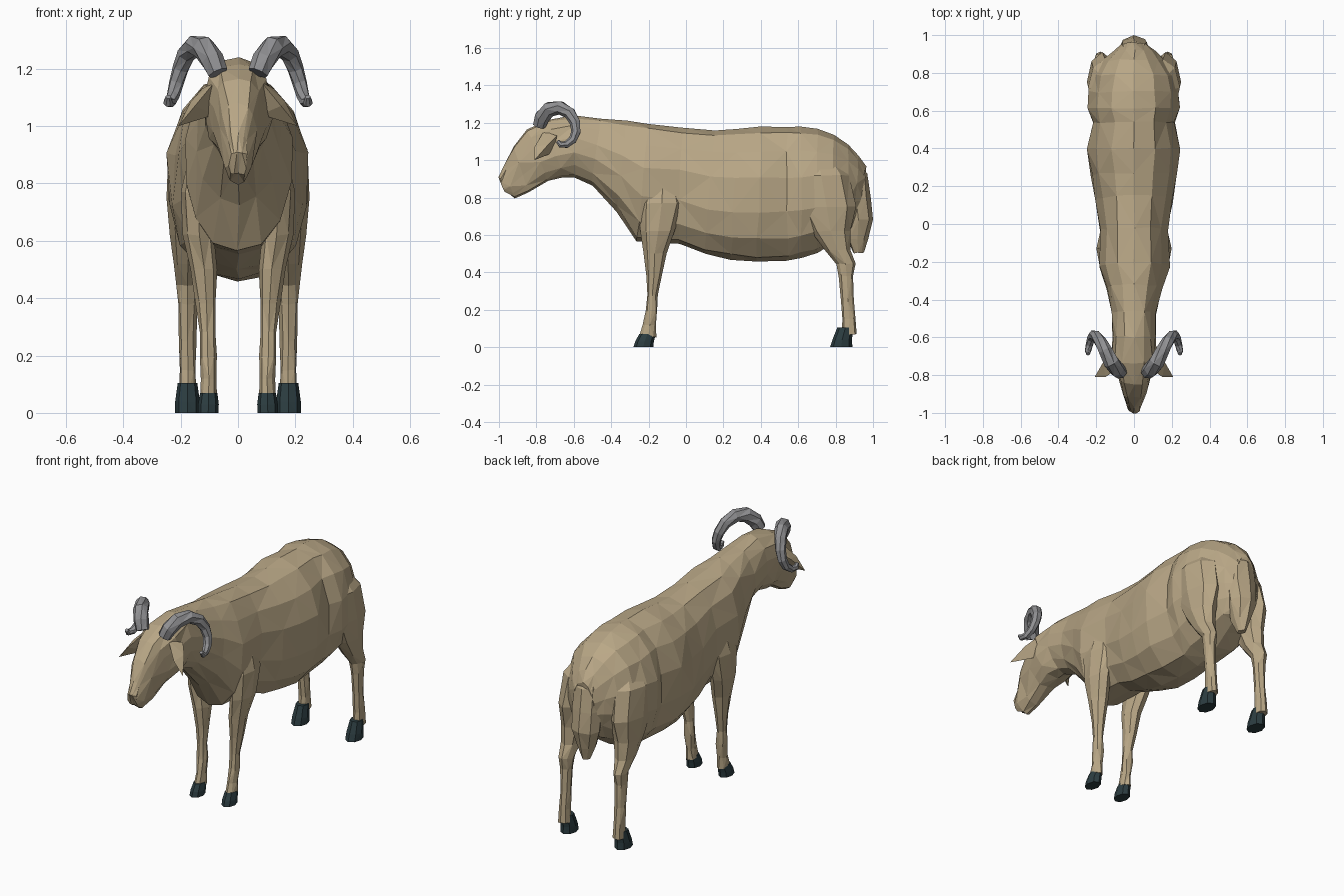
import bpy, bmesh, math, random
from mathutils import Vector

random.seed(4)


def material(name, rgb):
    m = bpy.data.materials.new(name)
    m.diffuse_color = (*rgb, 1)
    return m


TAN = material("tan_wool", (0.485, 0.387, 0.24))
GREY = material("grey_horn", (0.28, 0.28, 0.29))
DARK = material("dark_hoof", (0.025, 0.046, 0.052))


def finish(bm, name, mat, mirror):
    bmesh.ops.triangulate(bm, faces=bm.faces[:])
    bmesh.ops.recalc_face_normals(bm, faces=bm.faces[:])
    me = bpy.data.meshes.new(name)
    bm.to_mesh(me)
    bm.free()
    me.materials.append(mat)
    ob = bpy.data.objects.new(name, me)
    bpy.context.collection.objects.link(ob)
    if mirror:
        mod = ob.modifiers.new("Mirror", "MIRROR")
        mod.use_mirror_merge = False
    return ob


def loft(name, rings, mat, mirror=False, jitter=0.0):
    """Skin a list of equal-length point rings and cap both ends."""
    bm = bmesh.new()
    rows = []
    for ring in rings:
        rows.append([bm.verts.new(Vector(p) + jitter * Vector(
            [random.uniform(-1, 1) for _ in range(3)])) for p in ring])
    n = len(rows[0])
    for k, (a, b) in enumerate(zip(rows, rows[1:])):
        for i in range(n):
            j = (i + 1) % n
            if (i + k) % 2:
                bm.faces.new((a[i], a[j], b[j]))
                bm.faces.new((a[i], b[j], b[i]))
            else:
                bm.faces.new((a[i], a[j], b[i]))
                bm.faces.new((a[j], b[j], b[i]))
    bm.faces.new(rows[0])
    bm.faces.new(rows[-1])
    return finish(bm, name, mat, mirror)


def spow(v, p):
    return math.copysign(abs(v) ** p, v)


def section(yt, zt, yb, zb, hw, p, n=14):
    """Rounded ring between a top and a bottom point of the side outline."""
    pts = []
    for i in range(n):
        a = 2 * math.pi * i / n
        c, s = spow(math.cos(a), p), spow(math.sin(a), p)
        pts.append((hw * s, (yt + yb) / 2 + (yt - yb) / 2 * c,
                    (zt + zb) / 2 + (zt - zb) / 2 * c))
    return pts


def flat_ring(z, x, y, rx, ry, n=8):
    """Horizontal ring for limbs, hooves and tail."""
    return [(x + rx * math.sin(2 * math.pi * i / n),
             y + ry * math.cos(2 * math.pi * i / n), z) for i in range(n)]


# Head, neck and trunk: top y, top z, bottom y, bottom z, half width, squareness
trunk = [
    (-0.998, 0.91, -0.965, 0.83, 0.033, 0.7),
    (-0.97, 0.98, -0.92, 0.80, 0.043, 0.75),
    (-0.92, 1.08, -0.84, 0.83, 0.063, 0.8),
    (-0.85, 1.17, -0.74, 0.885, 0.092, 0.8),
    (-0.74, 1.22, -0.66, 0.905, 0.118, 0.85),
    (-0.60, 1.243, -0.59, 0.91, 0.115, 0.95),
    (-0.46, 1.224, -0.50, 0.865, 0.115, 1),
    (-0.32, 1.208, -0.37, 0.725, 0.15, 1),
    (-0.20, 1.197, -0.26, 0.56, 0.19, 0.95),
    (-0.02, 1.175, -0.04, 0.55, 0.18, 0.9),
    (0.15, 1.157, 0.10, 0.495, 0.205, 0.9),
    (0.27, 1.165, 0.24, 0.465, 0.23, 0.92),
    (0.40, 1.174, 0.38, 0.452, 0.25, 0.92),
    (0.54, 1.178, 0.54, 0.458, 0.22, 0.92),
    (0.61, 1.175, 0.62, 0.475, 0.248, 0.92),
    (0.70, 1.163, 0.70, 0.50, 0.243, 0.92),
    (0.79, 1.133, 0.79, 0.56, 0.22, 0.92),
    (0.87, 1.085, 0.86, 0.60, 0.165, 0.95),
    (0.925, 1.025, 0.90, 0.63, 0.115, 1),
    (0.96, 0.965, 0.93, 0.67, 0.07, 1),
]
body = loft("body", [section(*s) for s in trunk], TAN, jitter=0.006)

# Legs: z, x, y, half width, half depth
front_leg = [
    (0.97, 0.11, -0.12, 0.045, 0.04), (0.77, 0.14, -0.13, 0.06, 0.12),
    (0.62, 0.137, -0.15, 0.055, 0.092), (0.50, 0.118, -0.165, 0.046, 0.062),
    (0.38, 0.112, -0.17, 0.036, 0.042), (0.28, 0.106, -0.18, 0.028, 0.028),
    (0.20, 0.105, -0.183, 0.03, 0.031), (0.12, 0.102, -0.195, 0.026, 0.036),
    (0.055, 0.102, -0.205, 0.029, 0.045),
]
hind_leg = [
    (1.04, 0.10, 0.70, 0.05, 0.07), (0.92, 0.155, 0.72, 0.088, 0.15),
    (0.75, 0.168, 0.75, 0.082, 0.16), (0.62, 0.172, 0.775, 0.068, 0.105),
    (0.52, 0.174, 0.81, 0.052, 0.07), (0.445, 0.175, 0.856, 0.038, 0.05),
    (0.38, 0.175, 0.857, 0.035, 0.038), (0.25, 0.176, 0.863, 0.03, 0.034),
    (0.15, 0.176, 0.872, 0.029, 0.036), (0.07, 0.176, 0.872, 0.03, 0.04),
]
parts = [loft("front_legs", [flat_ring(*r) for r in front_leg], TAN, True, 0.003),
         loft("hind_legs", [flat_ring(*r) for r in hind_leg], TAN, True, 0.003)]

# Tail, broad where it leaves the rump
tail = [(1.01, 0, 0.87, 0.05, 0.04), (0.93, 0, 0.90, 0.08, 0.072),
        (0.80, 0, 0.91, 0.092, 0.08), (0.68, 0, 0.925, 0.08, 0.073),
        (0.58, 0, 0.915, 0.052, 0.057), (0.505, 0, 0.922, 0.02, 0.028)]
parts.append(loft("tail", [flat_ring(*r) for r in tail], TAN, False, 0.004))

# Ears
bm = bmesh.new()
for p in [(0.08, -0.76, 1.155), (0.125, -0.69, 1.13), (0.08, -0.71, 1.04),
          (0.165, -0.735, 1.085), (0.15, -0.81, 1.07), (0.208, -0.81, 1.0)]:
    bm.verts.new(p)
bmesh.ops.convex_hull(bm, input=bm.verts[:])
parts.append(finish(bm, "ears", TAN, True))

# Fuse all wool parts into one skin
for part in parts:
    mod = body.modifiers.new("Fuse", "BOOLEAN")
    mod.operation, mod.solver, mod.object = "UNION", "EXACT", part
bpy.context.view_layer.update()
deps = bpy.context.evaluated_depsgraph_get()
fused = bpy.data.meshes.new_from_object(body.evaluated_get(deps))
body.modifiers.clear()
body.data = fused
for part in parts:
    bpy.data.objects.remove(part)

# Hooves
front_hoof = [(0, 0.104, -0.228, 0.036, 0.053), (0.03, 0.103, -0.222, 0.036, 0.05),
              (0.07, 0.102, -0.206, 0.03, 0.044)]
hind_hoof = [(0, 0.176, 0.83, 0.043, 0.06), (0.04, 0.176, 0.835, 0.043, 0.052),
             (0.105, 0.176, 0.852, 0.034, 0.043)]
loft("front_hooves", [flat_ring(*r) for r in front_hoof], DARK, True)
loft("hind_hooves", [flat_ring(*r) for r in hind_hoof], DARK, True)

# Curled horns: x, y, z, radius along the path
horn = [(0.07, -0.785, 1.185, 0.036), (0.09, -0.77, 1.23, 0.042),
        (0.12, -0.73, 1.273, 0.042), (0.152, -0.67, 1.28, 0.037),
        (0.18, -0.62, 1.25, 0.033), (0.20, -0.592, 1.20, 0.029),
        (0.215, -0.588, 1.15, 0.026), (0.226, -0.606, 1.108, 0.023),
        (0.236, -0.64, 1.083, 0.02), (0.244, -0.672, 1.083, 0.017),
        (0.243, -0.688, 1.102, 0.01)]
path = [Vector(h[:3]) for h in horn]
rings = []
for k, h in enumerate(horn):
    t = (path[min(k + 1, len(path) - 1)] - path[max(k - 1, 0)]).normalized()
    u = t.cross(Vector((1, 0, 0))).normalized()
    v = t.cross(u)
    rings.append([path[k] + h[3] * (u * math.cos(a) + v * math.sin(a))
                  for a in (2 * math.pi * i / 7 for i in range(7))])
loft("horns", rings, GREY, True)
